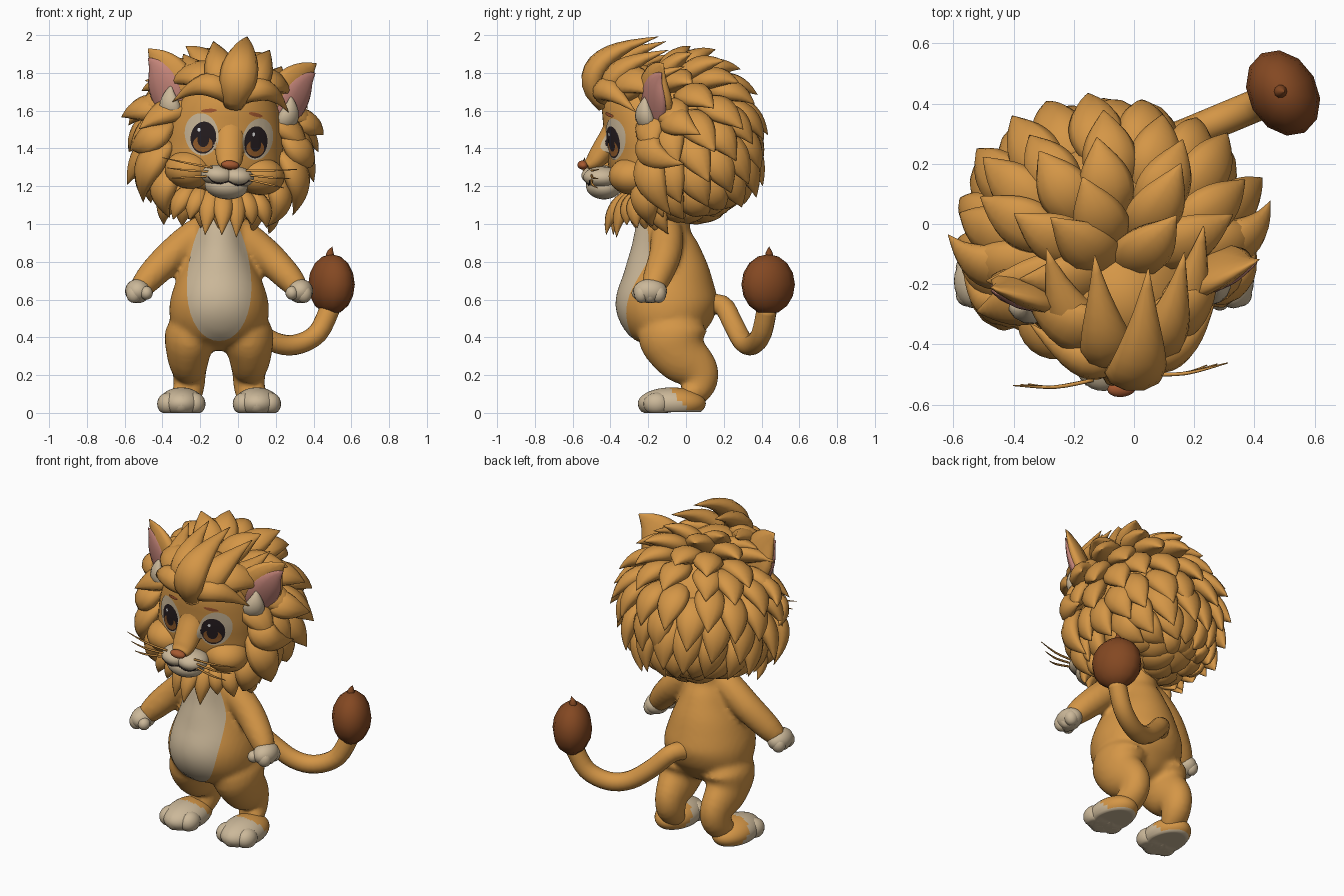
import bpy, bmesh, math, random
from mathutils import Vector, Matrix
from mathutils.bvhtree import BVHTree

random.seed(4)
if "Cube" in bpy.data.objects:
    bpy.data.objects.remove(bpy.data.objects["Cube"])


def material(name, *rgb):
    m = bpy.data.materials.new(name)
    m.use_nodes = True
    m.diffuse_color = (*rgb, 1)
    m.node_tree.nodes["Principled BSDF"].inputs["Base Color"].default_value = (*rgb, 1)
    return m


FUR = material("golden fur", .66, .305, .062)
CREAM = material("cream fur", .60, .48, .32)
BROWN = material("dark brown tuft", .23, .065, .016)
PINK = material("ear pink", .55, .23, .19)
NOSE = material("nose brown", .38, .10, .03)
DARK = material("eye dark", .02, .013, .015)
AMBER = material("iris amber", .30, .11, .025)
WHITE = material("eye glint", .85, .85, .85)

CX = -0.1  # body midline
HEAD = (Matrix.Translation((-.08, -.1, 1.4)) @ Matrix.Rotation(math.radians(6), 4, 'Z')
        @ Matrix.Rotation(math.radians(5), 4, 'Y'))


def finish(name, bm, *mats, head=False):
    if head:
        bm.transform(HEAD)
    bmesh.ops.recalc_face_normals(bm, faces=bm.faces)
    me = bpy.data.meshes.new(name)
    bm.to_mesh(me)
    bm.free()
    for m in mats:
        me.materials.append(m)
    me.shade_smooth()
    ob = bpy.data.objects.new(name, me)
    bpy.context.collection.objects.link(ob)
    return ob


def sweep(bm, rows, hint, sub=4, sides=16):
    """Loft ellipses along rows of (x, y, z, width, thickness)."""
    rows = [Vector(r) for r in rows]
    pts = []
    for i in range(len(rows) - 1):
        a, b = rows[max(i - 1, 0)], rows[i]
        c, d = rows[i + 1], rows[min(i + 2, len(rows) - 1)]
        for k in range(sub):
            t = k / sub
            pts.append(b + (c - a) * (t / 2) + (a * 2 - b * 5 + c * 4 - d) * (t * t / 2)
                       + (b * 3 - a - c * 3 + d) * (t ** 3 / 2))
    pts.append(rows[-1])
    rings = []
    for i, p in enumerate(pts):
        tan = (Vector(pts[min(i + 1, len(pts) - 1)][:3]) - Vector(pts[max(i - 1, 0)][:3])).normalized()
        side = tan.cross(Vector(hint)).normalized()
        out = side.cross(tan)
        ring = []
        for k in range(sides):
            an = math.tau * k / sides
            ring.append(bm.verts.new(Vector(p[:3]) + side * (p[3] * math.cos(an)) + out * (p[4] * math.sin(an))))
        rings.append(ring)
    for r, q in zip(rings, rings[1:]):
        for k in range(sides):
            n = (k + 1) % sides
            bm.faces.new((r[k], r[n], q[n], q[k]))
    bm.faces.new(rings[0])
    bm.faces.new(rings[-1])


def ball(bm, c, r, seg=24, rot=None):
    m = Matrix.Translation(c) @ (rot or Matrix()) @ Matrix.Diagonal((*r, 1))
    bmesh.ops.create_uvsphere(bm, u_segments=seg, v_segments=seg // 2 + 2, radius=1, matrix=m)


def leaf(bm, a, m, b, w, t, hint):
    """Pointed lock of fur along a bent line."""
    a, m, b = Vector(a), Vector(m), Vector(b)
    rows = []
    for i, f in enumerate((.5, .85, 1, .95, .74, .4, .02)):
        u = i / 6
        p = a * (1 - u) ** 2 + m * (2 * u * (1 - u)) + b * u * u
        rows.append((*p, w * f, t * f))
    sweep(bm, rows, hint, sub=2, sides=10)


def decal(name, tree, c, r, mat, lift, tilt=0, egg=0, head=True):
    """Thin painted patch laid on the front of a surface."""
    bm = bmesh.new()
    rings, seg = 12, 40
    grid = []
    for i in range(rings):
        row = []
        for k in range(seg):
            u, an = (i + .1) / (rings - .9), math.tau * k / seg
            x, z = u * math.cos(an), u * math.sin(an)
            x, z = x * r[0] * (1 - egg * z), z * r[1]
            x, z = c[0] + x * math.cos(tilt) - z * math.sin(tilt), c[1] + x * math.sin(tilt) + z * math.cos(tilt)
            hit = tree.ray_cast(Vector((x, -2, z)), Vector((0, 1, 0)))[0]
            row.append(bm.verts.new(hit - Vector((0, lift, 0)) if hit else (x, -.1, z)))
        grid.append(row)
    bm.faces.new(grid[0])
    for p, q in zip(grid, grid[1:]):
        for k in range(seg):
            n = (k + 1) % seg
            bm.faces.new((p[k], p[n], q[n], q[k]))
    finish(name, bm, mat, head=head)


# Torso, legs and arms fused into one soft skin
bm = bmesh.new()
torso = [(.33, -.08, .06, .05), (.38, -.08, .18, .15), (.46, -.09, .25, .23), (.58, -.1, .262, .27),
         (.72, -.1, .22, .235), (.85, -.11, .16, .19), (.95, -.12, .13, .15), (1.05, -.11, .12, .13), (1.2, -.1, .1, .1)]
sweep(bm, [(CX, y, z, w, t) for z, y, w, t in torso], (0, 1, 0), sides=40)
leg = [(.12, -.05, .55, .08, .12), (.15, -.07, .42, .135, .185), (.163, -.03, .31, .115, .15),
       (.158, .06, .22, .09, .115), (.16, .065, .14, .083, .088), (.18, .01, .07, .08, .06)]
arm = [(.04, -.1, 1.0, .06), (.12, -.1, .945, .085), (.25, -.11, .835, .086), (.36, -.15, .725, .077), (.42, -.18, .655, .06)]
for s in (-1, 1):
    sweep(bm, [(CX + s * x, *r) for x, *r in leg], (0, 1, .2), sides=24)
    sweep(bm, [(CX + s * x, y, z, r, r) for x, y, z, r in arm], (0, 1, 0), sides=20)
body = finish("body", bm, FUR)
remesh = body.modifiers.new("fuse", 'REMESH')
remesh.mode, remesh.voxel_size, remesh.use_smooth_shade = 'VOXEL', .016, True
soften = body.modifiers.new("soften", 'SMOOTH')
soften.iterations = 6
tree = BVHTree.FromObject(body, bpy.context.evaluated_depsgraph_get())
decal("belly_patch", tree, (CX, .735), (.168, .355), CREAM, .005, egg=.2, head=False)

for s, side in ((-1, "right"), (1, "left")):
    # Feet
    bm = bmesh.new()
    fx = CX + s * .2
    ball(bm, (fx, -.075, .05), (.12, .18, .085), 40)
    for k in (-1, 0, 1):
        ball(bm, (fx + k * .07, -.185 + abs(k) * .03, .048), (.058, .07, .06), 20)
    for v in bm.verts:
        v.co.z = max(v.co.z, .004 if v.co.y > -.1 else 0)
    ob = finish(side + "_foot", bm, FUR, CREAM)
    for f in ob.data.polygons:
        f.material_index = int(f.center.y < .02 - f.center.z * .8 or f.center.z < .01)
    # Hands
    bm = bmesh.new()
    ball(bm, (CX + s * .43, -.19, .645), (.068, .09, .064))
    for k in (-1, 0, 1):
        ball(bm, (CX + s * .45, -.19 + k * .045, .63), (.042, .04, .048), 16)
    ball(bm, (CX + s * .385, -.25, .635), (.034, .038, .036), 16)
    finish(side + "_hand", bm, CREAM)

# Tail and tuft
bm = bmesh.new()
path = [(-.1, .08, .56), (-.04, .19, .57), (.06, .25, .47), (.18, .3, .38), (.3, .35, .36), (.42, .4, .42), (.49, .43, .56)]
sweep(bm, [(*p, .054, .054) for p in path], (-.4, .9, 0))
finish("tail", bm, FUR)
bm = bmesh.new()
ball(bm, (.495, .435, .68), (.115, .15, .16), 12, Matrix.Rotation(.5, 4, 'Z'))
leaf(bm, (.49, .44, .8), (.48, .44, .84), (.5, .44, .88), .022, .022, (0, 1, 0))
finish("tail_tuft", bm, BROWN)

# Head, cheeks and nose bridge
bm = bmesh.new()
skull = [(-.27, -.12, .06, .08), (-.23, -.11, .2, .17), (-.13, -.09, .3, .22), (0, -.08, .31, .245),
         (.12, -.08, .3, .26), (.24, -.07, .26, .27), (.34, -.03, .16, .2), (.38, 0, .03, .03)]
sweep(bm, [(0, y, z, w, t) for z, y, w, t in skull], (0, 1, 0), sides=48)
for s in (-1, 1):
    ball(bm, (s * .19, -.2, -.13), (.13, .13, .1))
sweep(bm, [(0, -.26, .24, .1, .06), (0, -.28, .1, .085, .065), (0, -.335, 0, .078, .062), (0, -.385, -.065, .068, .05),
           (0, -.425, -.09, .05, .028)], (0, 1, 0))
tree = BVHTree.FromBMesh(bm)
finish("head", bm, FUR, head=True)

# Muzzle, nose and mouth
bm = bmesh.new()
for s in (-1, 1):
    ball(bm, (s * .05, -.35, -.148), (.092, .1, .056))
ball(bm, (0, -.335, -.2), (.115, .095, .07))
muzzle_tree = BVHTree.FromBMesh(bm)
finish("muzzle", bm, CREAM, head=True)
bm = bmesh.new()
ball(bm, (0, -.448, -.088), (.048, .028, .024), 20)
finish("nose", bm, NOSE, head=True)
bm = bmesh.new()
for s in (-1, 1):
    rows = []
    for x, z in ((0, -.175), (.04, -.19), (.08, -.183), (.11, -.16)):
        hit = muzzle_tree.ray_cast(Vector((s * x, -2, z)), Vector((0, 1, 0)))[0]
        rows.append((*(hit or Vector((s * x, -.34, z))), .004, .004))
    sweep(bm, rows, (0, 0, 1), sides=8)
finish("mouth_line", bm, DARK, head=True)

# Eyes and brows
for s, side in ((-1, "right"), (1, "left")):
    x = s * .145
    decal(side + "_eye_patch", tree, (x + s * .005, .062), (.085, .112), CREAM, .004, tilt=-s * .2)
    decal(side + "_eye", tree, (x - s * .005, .045), (.065, .085), DARK, .006)
    decal(side + "_iris", tree, (x - s * .005, .012), (.05, .042), AMBER, .0075)
    decal(side + "_pupil", tree, (x - s * .005, .035), (.03, .04), DARK, .009)
    decal(side + "_glint", tree, (x - .022, .085), (.008, .01), WHITE, .0098)
    decal(side + "_brow", tree, (x - s * .02, .19), (.04, .01), NOSE, .006, tilt=-s * .15)

# Whiskers
bm = bmesh.new()
for s in (-1, 1):
    for k in range(3):
        z = -.11 - k * .022
        sweep(bm, [(s * .09, -.41, z, .006, .006), (s * .22, -.42, z + .012 - k * .015, .006, .006),
                   (s * (.36 - k * .03), -.4, z + .03 - k * .03, .002, .002)], (0, 0, 1), sides=6)
finish("whiskers", bm, FUR, head=True)

# Ears
for s, side in ((-1, "right"), (1, "left")):
    n = Vector((s * .55, -.83, 0))
    a, m, b = Vector((s * .25, -.08, .12)), Vector((s * .3, -.12, .38)), Vector((s * .45, -.07, .49))
    bm = bmesh.new()
    leaf(bm, a, m, b, .14, .05, n)
    finish(side + "_ear", bm, FUR, head=True)
    bm = bmesh.new()
    o = n * .03 + Vector((s * .025, .015, -.01))
    leaf(bm, a + o, m + o, b + n * .012 - Vector((s * .01, 0, .05)), .1, .035, n)
    finish(side + "_inner_ear", bm, PINK, head=True)
    bm = bmesh.new()
    leaf(bm, (s * .28, -.12, .12), (s * .34, -.18, .2), (s * .32, -.15, .31), .062, .042, n)
    finish(side + "_ear_fluff", bm, CREAM, head=True)

# Mane: overlapping locks swept back and down from above the forehead
bm = bmesh.new()
C, R = Vector((0, .09, .04)), Vector((.385, .325, .38))
A, U = Vector((0, -.5, .87)).normalized(), Vector((1, 0, 0))
V = A.cross(U)


def shell(theta, phi, k):
    d = A * math.cos(theta) + (U * math.cos(phi) + V * math.sin(phi)) * math.sin(theta)
    return C + d * R * k


ball(bm, C, R * .95, 32)
for ring, (deg, count) in enumerate(((4, 6), (20, 9), (38, 12), (57, 14), (76, 15), (94, 15), (112, 13), (128, 10), (144, 7))):
    for i in range(count):
        phi = math.tau * (i + ring % 2 / 2 + random.uniform(-.15, .15)) / count
        th = math.radians(deg + random.uniform(-4, 4))
        a, m, b = shell(th, phi, .85), shell(th + .33, phi, 1.22), shell(th + .65, phi, random.uniform(1.3, 1.45))
        if (b.y < -.1 and abs(b.x) < .42) or (a.y < -.16 and a.z < .25):
            continue
        b.z = max(b.z, -.36 + min(b.y, .35) * .2)
        leaf(bm, a, m, b, .092, .055, m - C)
finish("mane", bm, FUR, head=True)

# Forelock, fringe, side locks and beard
bm = bmesh.new()
for bx, x, y, top, w in ((0, .07, -.06, .6, .1), (-.07, -.1, 0, .56, .09), (.08, .2, -.02, .54, .09),
                         (-.14, -.25, .04, .48, .09), (.15, .28, .06, .46, .09)):
    leaf(bm, (bx * .6, -.34 + abs(bx), .22 + abs(bx) * .5), (bx * 1.3, -.54 + abs(bx) * 1.6, top - .12), (x, y, top), w, .065, (0, -.7, .7))
for s in (-1, 1):
    for a, m, b, w in (((.01, -.32, .25), (.14, -.42, .42), (.31, -.2, .22), .07),
                       ((.04, -.24, .3), (.2, -.28, .46), (.34, -.06, .3), .1),
                       ((.3, 0, .18), (.46, -.04, .2), (.54, .12, .12), .085),
                       ((.3, -.1, .1), (.43, -.22, -.01), (.49, .04, -.04), .085),
                       ((.3, -.12, .0), (.46, -.18, -.13), (.4, -.02, -.32), .095),
                       ((.25, -.13, -.12), (.38, -.18, -.26), (.26, -.1, -.39), .085)):
        a, m, b = (Vector((s * p[0], p[1], p[2])) for p in (a, m, b))
        leaf(bm, a, m, b, w, .055, m - Vector((0, .05, 0)))
for k in range(7):
    x = (k - 3) / 3
    drop = .5 - .1 * abs(x) - .04 * (k % 2)
    leaf(bm, (x * .17, -.16, -.22), (x * .24, -.31 + abs(x) * .1, -.31), (x * .25, -.32 + abs(x) * .14, -drop), .055, .04, (x, -1, 0))
    leaf(bm, (x * .2, -.1, -.2), (x * .32, -.2 + abs(x) * .1, -.32), (x * .28, -.16 + abs(x) * .14, -.43), .065, .045, (x, -1, 0))
finish("forelock_and_beard", bm, FUR, head=True)
